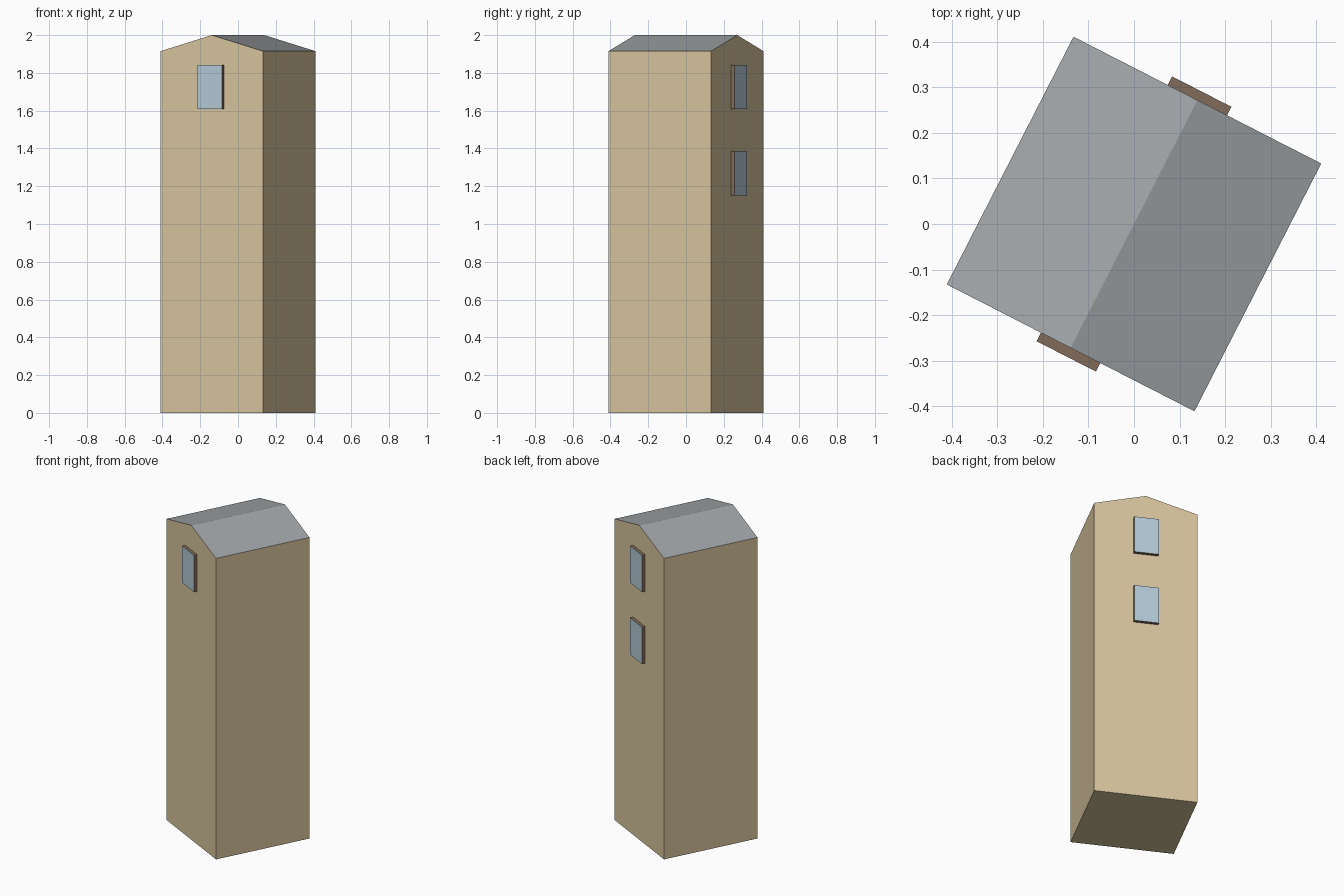
import bpy
import bmesh
from math import radians
from mathutils import Matrix

if "Cube" in bpy.data.objects:
    bpy.data.objects.remove(bpy.data.objects["Cube"])

HALF = 0.305            # half the square plan
EAVE, RIDGE = 1.915, 2.0
TURN = Matrix.Rotation(radians(-27.1), 4, 'Z')


def material(name, rgb):
    m = bpy.data.materials.new(name)
    m.diffuse_color = (*rgb, 1)
    m.use_nodes = True
    m.node_tree.nodes["Principled BSDF"].inputs["Base Color"].default_value = m.diffuse_color
    return m


WALL = material("tan_wall", (0.68, 0.56, 0.34))
ROOF = material("grey_roof", (0.36, 0.38, 0.39))
FRAME = material("brown_frame", (0.22, 0.15, 0.10))
GLASS = material("blue_glass", (0.46, 0.59, 0.68))


def finish(name, bm, mats, pick):
    """Assign the second material where pick(face) holds, turn, and link."""
    bmesh.ops.recalc_face_normals(bm, faces=bm.faces)
    for f in bm.faces:
        f.normal_update()
        f.material_index = int(pick(f))
    bm.transform(TURN)
    me = bpy.data.meshes.new(name)
    bm.to_mesh(me)
    bm.free()
    for m in mats:
        me.materials.append(m)
    ob = bpy.data.objects.new(name, me)
    bpy.context.collection.objects.link(ob)


# Tower: gable profile extruded front to back, with grey roof slopes
bm = bmesh.new()
profile = [(-HALF, 0), (HALF, 0), (HALF, EAVE), (0, RIDGE), (-HALF, EAVE)]
gable = bm.faces.new([bm.verts.new((x, -HALF, z)) for x, z in profile])
ext = bmesh.ops.extrude_face_region(bm, geom=[gable], use_keep_orig=True)
moved = [g for g in ext["geom"] if isinstance(g, bmesh.types.BMVert)]
bmesh.ops.translate(bm, vec=(0, 2 * HALF, 0), verts=moved)
finish("tower_body", bm, (WALL, ROOF), lambda f: f.normal.z > 0.5)


# Windows: shallow brown boxes with a glass outer face
def window(name, side, z):
    width, height, depth = 0.146, 0.234, 0.021
    bm = bmesh.new()
    bmesh.ops.create_cube(bm, size=1)
    bm.transform(Matrix.Translation((0, side * (HALF + depth / 2), z))
                 @ Matrix.Diagonal((width, depth, height, 1)))
    finish(name, bm, (FRAME, GLASS), lambda f: f.normal.y * side > 0.5)


window("front_window", -1, 1.726)
window("back_window_upper", 1, 1.726)
window("back_window_lower", 1, 1.269)
